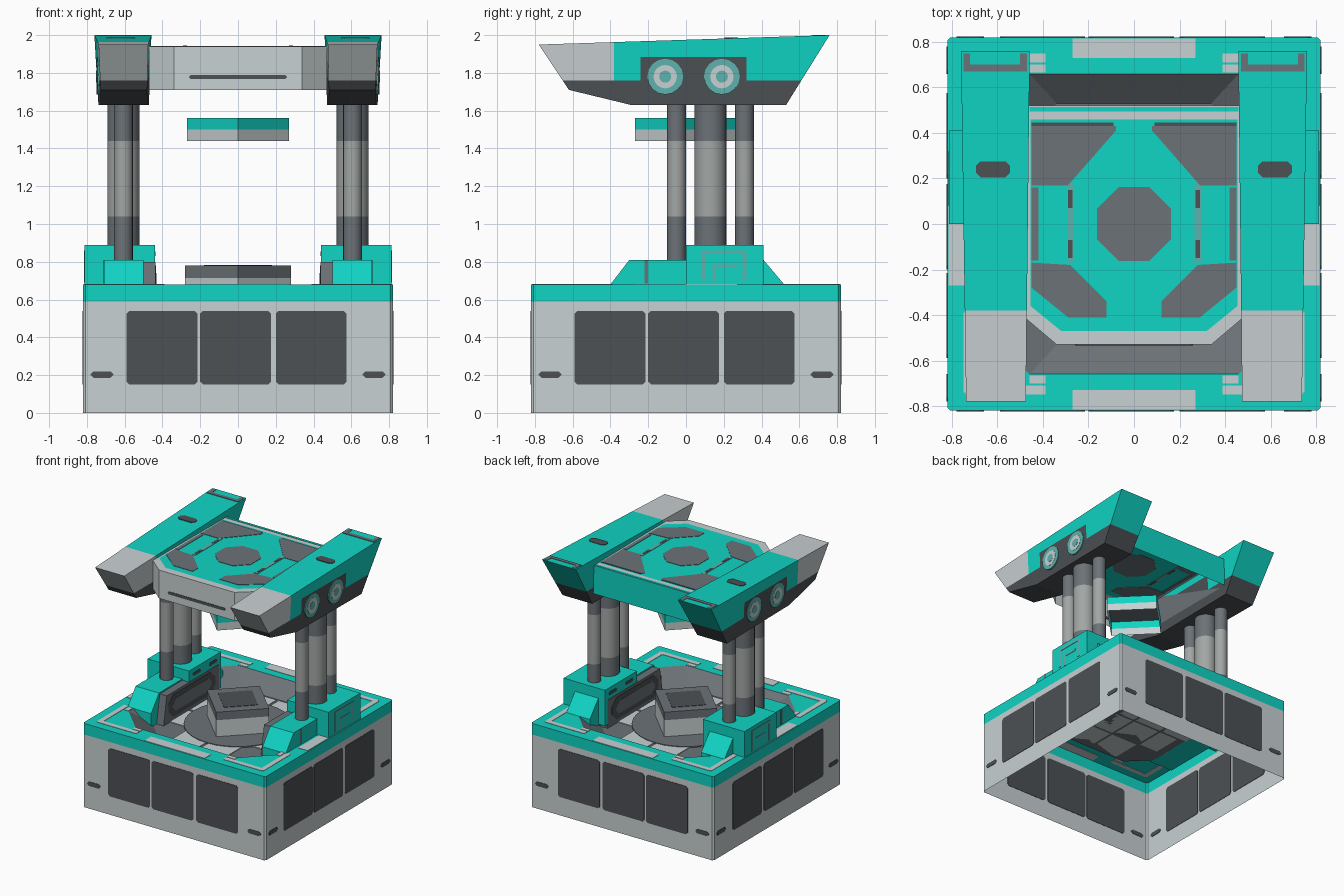
import bpy, bmesh, math

if "Cube" in bpy.data.objects:
    bpy.data.objects.remove(bpy.data.objects["Cube"], do_unlink=True)


def material(name, r, g, b):
    m = bpy.data.materials.new(name)
    m.use_nodes = True
    m.diffuse_color = (r, g, b, 1)
    m.node_tree.nodes["Principled BSDF"].inputs["Base Color"].default_value = (r, g, b, 1)
    return m


TEAL, LIGHT, GRAY, DARK, PALE, STEEL = range(6)
MATS = [material("teal", .005, .66, .555), material("light gray", .58, .635, .645),
        material("gray", .15, .17, .187), material("dark gray", .074, .082, .09),
        material("pale teal", .11, .45, .42), material("steel gray", .36, .385, .375)]


def finish(name, bm, smooth=False):
    bmesh.ops.recalc_face_normals(bm, faces=bm.faces)
    mesh = bpy.data.meshes.new(name)
    bm.to_mesh(mesh)
    bm.free()
    for m in MATS:
        mesh.materials.append(m)
    ob = bpy.data.objects.new(name, mesh)
    bpy.context.collection.objects.link(ob)
    if smooth:
        bpy.ops.object.select_all(action='DESELECT')
        ob.select_set(True)
        bpy.context.view_layer.objects.active = ob
        bpy.ops.object.shade_smooth_by_angle(angle=math.radians(35))
    return ob


def loft_mesh(rings, bands, top=None, bottom=None):
    """Bridge rings of equal length; each band and cap has its own colour."""
    bm = bmesh.new()
    rows = [[bm.verts.new(p) for p in r] for r in rings]
    n = len(rows[0])
    for a, b, mat in zip(rows, rows[1:], bands):
        for i in range(n):
            j = (i + 1) % n
            bm.faces.new((a[i], a[j], b[j], b[i])).material_index = mat
    if top is not None:
        bm.faces.new(rows[-1]).material_index = top
    if bottom is not None:
        bm.faces.new(rows[0]).material_index = bottom
    return bm


def ring(poly, axis, d):
    order = {'x': lambda a, b: (d, a, b), 'y': lambda a, b: (a, d, b), 'z': lambda a, b: (a, b, d)}
    return [order[axis](a, b) for a, b in poly]


def prism(name, poly, axis, lo, hi, mat):
    return finish(name, loft_mesh([ring(poly, axis, lo), ring(poly, axis, hi)], [mat], mat, mat))


def plate(name, poly, axis, at, mat, t=.006):
    return prism(name, poly, axis, at - t / 2, at + t / 2, mat)


def rect(a0, a1, b0, b1):
    return [(a0, b0), (a1, b0), (a1, b1), (a0, b1)]


def circle(r, n=24, a=0, b=0, turn=0):
    return [(a + r * math.cos(math.tau * (i + turn) / n),
             b + r * math.sin(math.tau * (i + turn) / n)) for i in range(n)]


def octagon(a0, a1, b0, b1, c):
    return [(a0 + c, b0), (a1 - c, b0), (a1, b0 + c), (a1, b1 - c),
            (a1 - c, b1), (a0 + c, b1), (a0, b1 - c), (a0, b0 + c)]


def square(h, c):
    return octagon(-h, h, -h, h, c)


def flip(poly, s, t=1):
    return [(a * s, b * t) for a, b in poly]


# Base: open-bottomed shell, teal rim and sloping pit
outer = square(.82, .012)
finish("base", loft_mesh([ring(outer, 'z', 0), ring(outer, 'z', .59), ring(outer, 'z', .68),
                          ring(square(.66, .2), 'z', .68), ring(square(.53, .19), 'z', .57)],
                         [LIGHT, TEAL, TEAL, GRAY], GRAY))

# Wall panels, slots and rim stripes on the four sides
for axis in 'xy':
    for s in (1, -1):
        for a in (-.59, -.2, .2):
            plate("wall_panel", octagon(a, a + .375, .15, .54, .015), axis, s * .82, DARK)
        for a in (-.72, .72):
            plate("wall_slot", octagon(a - .06, a + .06, .185, .22, .015), axis, s * .82, DARK)
        stripes = [rect(-.27, .27, .73, .815), rect(.39, .74, .71, .75), rect(-.74, -.39, .71, .75),
                   rect(.39, .46, .665, .7), rect(-.46, -.39, .665, .7)]
        for p in stripes:
            p = [(b * s, a) for a, b in p] if axis == 'x' else flip(p, 1, s)
            plate("rim_stripe", p, 'z', .68, LIGHT)

# Pit floor tiles and central disc
for i in range(4):
    for j in range(4):
        if (i in (0, 3)) and (j in (0, 3)):
            continue
        x, y = -.52 + i * .26, -.52 + j * .26
        plate("floor_tile", rect(x + .01, x + .25, y + .01, y + .25), 'z', .573, LIGHT)
prism("floor_disc", circle(.4, 32), 'z', .571, .581, GRAY)

# Central pedestal and floating emitter, both diamond shaped shells
d = circle(.28, 4)
finish("pedestal", loft_mesh([ring(d, 'z', z) for z in (.57, .715, .78)], [LIGHT, GRAY], GRAY))
plate("pedestal_screen", circle(.18, 4), 'z', .78, DARK)
d = circle(.27, 4)
finish("emitter", loft_mesh([ring(d, 'z', z) for z in (1.44, 1.5, 1.56)], [LIGHT, TEAL], GRAY))

# Upper platform: open-bottomed shell with chamfered front corners
edge = [(-.34, -.53), (.34, -.53), (.47, -.42), (.47, .52), (-.47, .52), (-.47, -.42)]
inner = [(-.32, -.47), (.32, -.47), (.455, -.36), (.455, .46), (-.455, .46), (-.455, -.36)]
bm = loft_mesh([ring(edge, 'z', 1.71), ring(edge, 'z', 1.94), ring(inner, 'z', 1.94)],
               [LIGHT, LIGHT], TEAL)
for f in bm.faces:
    c = f.calc_center_median()
    if c.z < 1.9:
        f.material_index = TEAL if c.y > .5 else GRAY if abs(c.x) > .46 else LIGHT
finish("platform", bm)
plate("platform_front_slot", octagon(-.26, .26, 1.767, 1.79, .01), 'y', -.53, DARK)
plate("platform_back_trim", rect(-.46, .46, .495, .515), 'z', 1.94, TEAL)
plate("platform_centre", circle(.175, 8, turn=.5), 'z', 1.94, GRAY)
for s in (1, -1):
    plate("platform_back_patch", flip([(.45, .43), (.08, .43), (.08, .41), (.29, .17), (.45, .17)], s),
          'z', 1.94, GRAY)
    plate("platform_back_line", flip(rect(.09, .45, .43, .445), s), 'z', 1.94, DARK)
    plate("platform_front_patch", flip([(.45, -.17), (.28, -.18), (.12, -.34), (.12, -.41),
                                        (.29, -.41), (.45, -.28)], s), 'z', 1.94, GRAY)
    plate("platform_side_bar", flip(rect(.42, .45, -.16, .16), s), 'z', 1.94, GRAY)
    plate("platform_pale_bar", flip(rect(.265, .295, -.17, .18), s), 'z', 1.94, PALE)
    for y in (-.11, .11):
        plate("platform_notch", flip(rect(.27, .29, y - .04, y + .04), s), 'z', 1.94, DARK, .009)


# Upper side arms: sheared prism cut along its colour borders
def arm_outer(y, z):
    return .748 + .013 * y + .05 * (z - 1.95)


def arm_inner(y, z):
    return .4675 - .01 * y - .03 * (z - 1.95)


ARM = [(-.78, 1.95), (-.62, 1.71), (-.29, 1.63), (.53, 1.63), (.76, 2)]
for s in (1, -1):
    bm = loft_mesh([[(s * arm_inner(y, z), y, z) for y, z in ARM],
                    [(s * arm_outer(y, z), y, z) for y, z in ARM]], [DARK], DARK, DARK)
    cuts = [((0, 0, 1.76), (0, 0, 1)), ((0, 0, 1.885), (0, 0, 1))]
    cuts += [((0, y, 0), (0, 1, 0)) for y in (-.38, -.24, .32)]
    for co, no in cuts:
        bmesh.ops.bisect_plane(bm, geom=bm.verts[:] + bm.edges[:] + bm.faces[:],
                               plane_co=co, plane_no=no)
    bm.normal_update()
    for f in bm.faces:
        c = f.calc_center_median()
        hub = abs(f.normal.x) > .9 and -.24 < c.y < .32 and c.z < 1.885
        f.material_index = DARK if c.z < 1.76 or hub else LIGHT if c.y < -.38 else TEAL
    finish("upper_arm", bm)
    plate("arm_top_slot", flip(octagon(.545, .695, .205, .275, .02), s), 'z', 1.983, DARK, .009)
    for p in (rect(.5, .72, .67, .7), rect(.47, .5, .67, .75), rect(.72, .75, .67, .75)):
        plate("arm_end_mark", flip(p, s), 'z', 1.998, GRAY, .007)
    for y in (-.11, .19):
        x = s * arm_outer(y, 1.78)
        for r, t, mat in ((.095, .012, PALE), (.062, .016, LIGHT), (.032, .019, PALE)):
            plate("arm_hub", circle(r, 16, y, 1.78), 'x', x, mat, t)

# Lower mounts and telescopic poles
RAMP = [(-.4, .57), (-.4, .68), (-.3, .81), (.41, .81), (.52, .68), (.52, .57)]
for s in (1, -1):
    prism("mount_ramp", RAMP, 'x', s * .5, s * .71, TEAL)
    prism("mount_block", rect(0, .41, .6, .89), 'x', s * .44, s * .812, TEAL)
    prism("mount_inner_panel", [(-.33, .57), (-.29, .8), (.38, .8), (.38, .57)], 'x',
          s * .437, s * .505, GRAY)
    plate("panel_loop", octagon(-.27, .33, .6, .78, .06), 'x', s * .437, DARK)
    plate("panel_loop_centre", octagon(-.22, .28, .64, .74, .04), 'x', s * .437, GRAY, .009)
    for y in (.1, .31):
        plate("block_slot", octagon(y - .05, y + .05, .83, .855, .01), 'x', s * .44, DARK)
    plate("ramp_stripe", rect(-.22, -.2, .685, .81), 'x', s * .71, GRAY)
    for p in (rect(.08, .32, .84, .86), rect(.08, .1, .7, .84), rect(.3, .32, .7, .84),
              rect(.14, .27, .77, .785), rect(.14, .155, .69, .77)):
        plate("block_trim", p, 'x', s * .812, PALE)
    for y, r in ((-.05, .05), (.13, .085), (.31, .05)):
        c = circle(r, 20, s * .607, y)
        finish("pole", loft_mesh([ring(c, 'z', z) for z in (.75, 1.04, 1.44, 1.66)],
                                 [GRAY, STEEL, GRAY], GRAY, GRAY), True)
